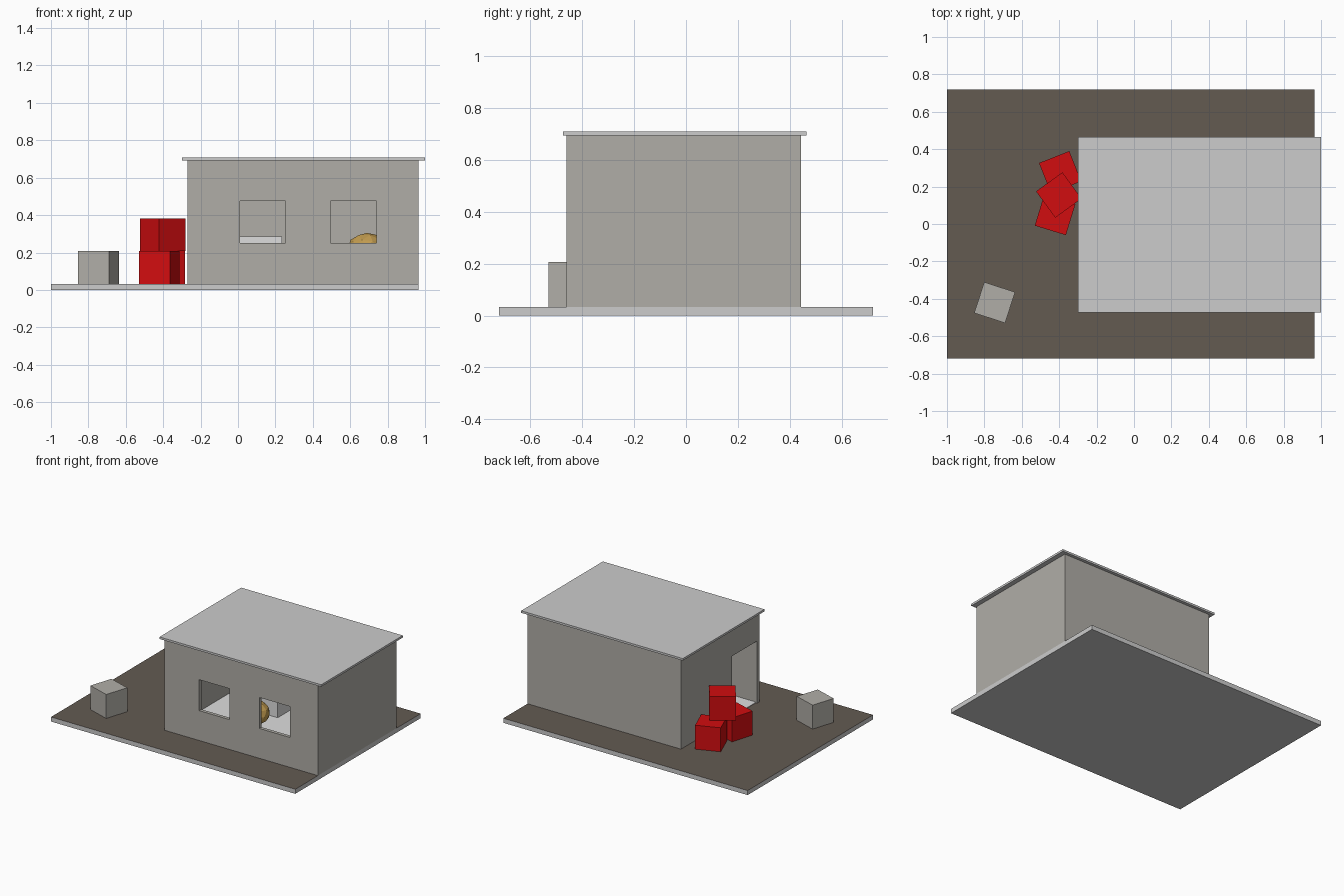
import bpy, bmesh, math
from mathutils import Matrix

if "Cube" in bpy.data.objects:
    bpy.data.objects.remove(bpy.data.objects["Cube"])


def material(name, rgb):
    # sRGB to linear
    m = bpy.data.materials.new(name)
    m.diffuse_color = [((c + 0.055) / 1.055) ** 2.4 if c > 0.04 else c / 12.92 for c in rgb] + [1]
    m.use_nodes = True
    m.node_tree.nodes["Principled BSDF"].inputs["Base Color"].default_value = m.diffuse_color
    return m


WALL = material("warm_grey", (0.69, 0.68, 0.655))
CONCRETE = material("light_grey", (0.80, 0.80, 0.80))
WHITE = material("white", (0.87, 0.87, 0.87))
EARTH = material("brown_earth", (0.39, 0.355, 0.32))
RED = material("red", (0.82, 0.05, 0.06))
TAN = material("tan", (0.76, 0.61, 0.31))


def box(name, x, y, z, mat, angle=0):
    """Box from (min, max) ranges, turned about its own centre."""
    bm = bmesh.new()
    bmesh.ops.create_cube(bm, size=1)
    size = [r[1] - r[0] for r in (x, y, z)]
    bmesh.ops.scale(bm, vec=size, verts=bm.verts)
    me = bpy.data.meshes.new(name)
    bm.to_mesh(me)
    bm.free()
    ob = bpy.data.objects.new(name, me)
    ob.location = [(r[0] + r[1]) / 2 for r in (x, y, z)]
    ob.rotation_euler.z = math.radians(angle)
    if mat:
        me.materials.append(mat)
    bpy.context.collection.objects.link(ob)
    return ob


def crate(name, cx, cy, z, angle, mat):
    h = 0.087
    return box(name, (cx - h, cx + h), (cy - h, cy + h), (z, z + 2 * h), mat, angle)


def sack(name, loc, size):
    bm = bmesh.new()
    bmesh.ops.create_icosphere(bm, subdivisions=2, radius=1,
                               matrix=Matrix.LocRotScale(loc, None, size))
    me = bpy.data.meshes.new(name)
    bm.to_mesh(me)
    bm.free()
    me.materials.append(TAN)
    bpy.context.collection.objects.link(bpy.data.objects.new(name, me))


# Ground slab: concrete with an earth-coloured top face
G = 0.033
slab = box("ground_slab", (-1, 0.965), (-0.72, 0.72), (0, G), CONCRETE)
slab.data.materials.append(EARTH)
for p in slab.data.polygons:
    p.material_index = 1 if p.normal.z > 0.5 else 0

# Hollow walls with two front windows and a side door
X, Y, T, TOP = (-0.27, 0.965), (-0.46, 0.443), 0.025, 0.693
walls = box("walls", X, Y, (G, TOP), WALL)
cutters = [
    box("room_cutter", (X[0] + T, X[1] - T), (Y[0] + T, Y[1] - T), (G - 0.1, TOP + 0.1), None),
    box("door_cutter", (X[0] - 0.1, X[0] + 0.1), (-0.43, -0.14), (G - 0.1, 0.485), None),
]
for x0 in (0.01, 0.495):
    cutters.append(box("window_cutter", (x0, x0 + 0.245), (Y[0] - 0.1, Y[0] + 0.1), (0.25, 0.475), None))
bpy.context.view_layer.update()
bpy.context.view_layer.objects.active = walls
for c in cutters:
    mod = walls.modifiers.new("cut", 'BOOLEAN')
    mod.operation, mod.solver, mod.object = 'DIFFERENCE', 'EXACT', c
    bpy.ops.object.modifier_apply(modifier=mod.name)
for c in cutters:
    bpy.data.objects.remove(c)
walls.data.materials.clear()
walls.data.materials.append(WALL)
for p in walls.data.polygons:
    p.material_index = 0

# Flat overhanging roof and indoor floor
box("roof", (-0.30, 1.0), (-0.473, 0.465), (TOP, 0.708), CONCRETE)
box("indoor_floor", (X[0] + 0.01, X[1] - T), (Y[0] + T, Y[1] - T), (G, G + 0.004), WHITE)

# Indoor table block and heap of sacks
box("table", (0.0, 0.235), (0.12, 0.40), (G, 0.285), WHITE)
sack("loose_sack", (0.17, -0.03, 0.115), (0.09, 0.09, 0.082))
for i, (x, y, z) in enumerate([(0.65, 0.12, 0.11), (0.82, 0.12, 0.11), (0.65, 0.30, 0.11),
                               (0.82, 0.30, 0.11), (0.69, 0.22, 0.225), (0.80, 0.24, 0.20)]):
    sack(f"sack_{i + 1}", (x, y, z), (0.105, 0.095, 0.08))

# Outdoor crates: a red stack and one grey crate
crate("red_crate_front", -0.422, 0.049, G, -17, RED)
crate("red_crate_back", -0.395, 0.277, G, 21.5, RED)
crate("red_crate_top", -0.402, 0.155, G + 0.174, 36, RED)
crate("grey_crate", -0.745, -0.42, G, -18, WALL)
